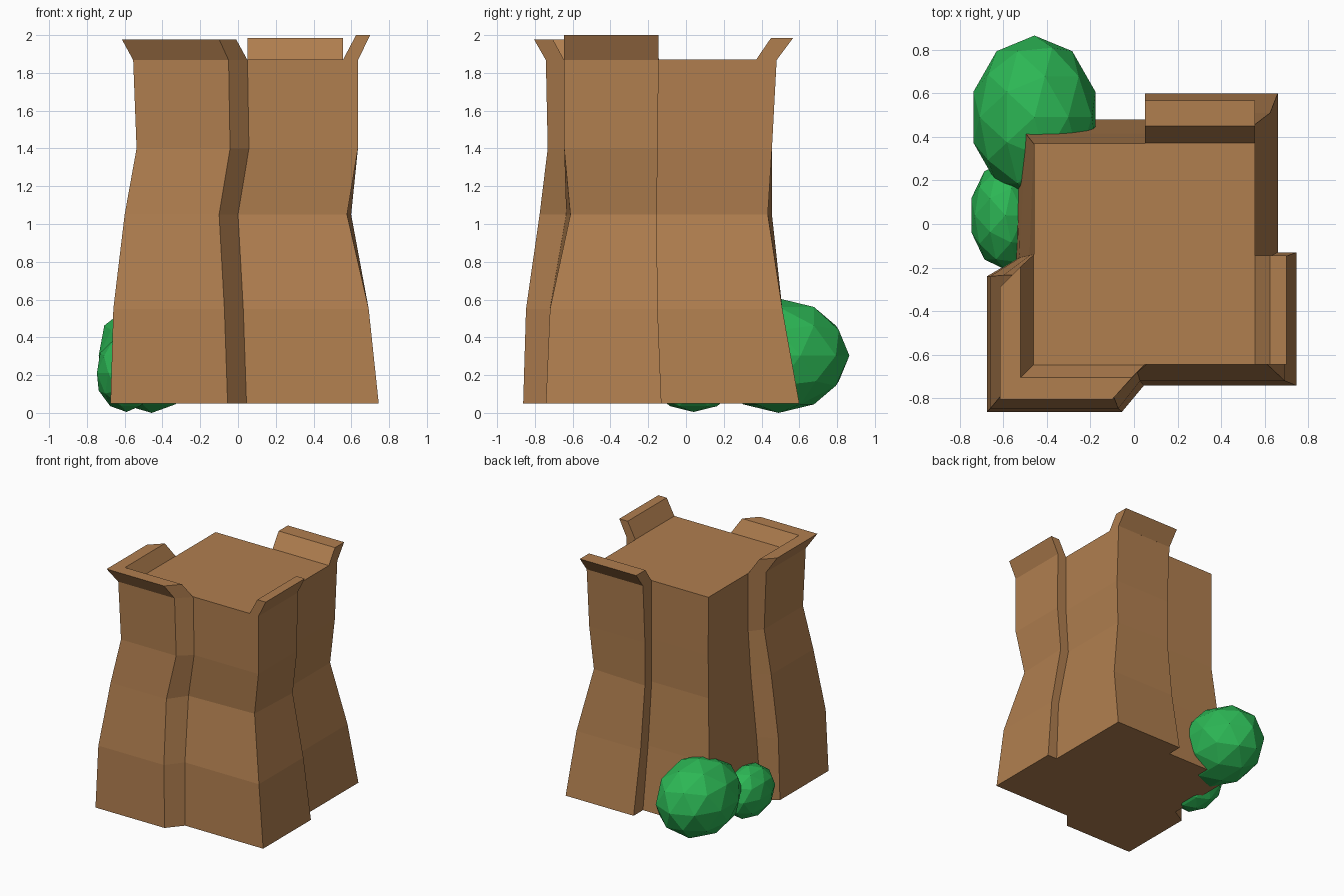
import bpy, bmesh

if "Cube" in bpy.data.objects:
    bpy.data.objects.remove(bpy.data.objects["Cube"])

def material(name, rgb):
    m = bpy.data.materials.new(name)
    m.diffuse_color = (*rgb, 1)
    m.use_nodes = True
    m.node_tree.nodes["Principled BSDF"].inputs["Base Color"].default_value = m.diffuse_color
    return m

BROWN = material("rock brown", (0.435, 0.21, 0.078))
GREEN = material("leaf green", (0.025, 0.47, 0.09))

def finish(bm, name, mat):
    bmesh.ops.recalc_face_normals(bm, faces=bm.faces)
    me = bpy.data.meshes.new(name)
    bm.to_mesh(me)
    bm.free()
    me.materials.append(mat)
    ob = bpy.data.objects.new(name, me)
    bpy.context.collection.objects.link(ob)
    return ob

def loft(name, rings, mat):
    """Closed solid through a list of equally sized rings."""
    bm = bmesh.new()
    vs = [[bm.verts.new(p) for p in r] for r in rings]
    n = len(vs[0])
    for a, b in zip(vs, vs[1:]):
        for i in range(n):
            j = (i + 1) % n
            bm.faces.new((a[i], a[j], b[j], b[i]))
    bm.faces.new(vs[0][::-1])
    bm.faces.new(vs[-1])
    return finish(bm, name, mat)

# Rock tower: one stepped outline whose walls lean differently at each height;
# "pinch" draws the two right-hand corners in from their walls
def outline(z, xL, yF, nx, yf, xR, xr, yB, yb, xl, xi, yo, yi, ys, pinch=0):
    p = pinch
    return [(x, y, z) for x, y in (
        (xL, yF), (nx, yF), (nx + 0.1, yf - p), (xR, yf),  # front
        (xR + p, ys), (xr, ys), (xr, yB),                  # right
        (0.05, yB + p), (0.05, yb), (xl, yb),              # back
        (xi, yi), (xL, yo))]                               # left

levels = [
    (0.05, -.675, -.862, -.055, -.742, .745, .66, .60, .48, -.55, -.555, -.24, -.17, -.13),
    (0.55, -.66, -.847, -.072, -.72, .692, .625, .51, .415, -.497, -.525, -.24, -.155, -.15),
    (1.05, -.60, -.775, -.10, -.612, .577, .523, .433, .368, -.46, -.48, -.235, -.145, -.155, .022),
    (1.40, -.537, -.732, -.042, -.645, .635, .55, .455, .37, -.458, -.46, -.235, -.14, -.15),
    (1.87, -.555, -.742, -.05, -.645, .635, .555, .48, .37, -.46, -.46, -.235, -.14, -.145)]
loft("rock_tower", [outline(*l) for l in levels], BROWN)

# Flared rims: four-point section (inner low, outer low, outer high, inner high)
ZB = 1.868
loft("right_rim", [[(.555, y, ZB), (.635, y, ZB), (.70, y, 2.0), (.625, y, 2.0)]
                   for y in (-.645, -.145)], BROWN)
loft("back_rim", [[(x, .37, ZB), (x, .48, ZB), (x, .567, 1.985), (x, .45, 1.985)]
                  for x in (.05, .555)], BROWN)
zt = 1.978
loft("front_left_rim", [
    [(-.46, -.14, ZB), (-.555, -.235, ZB), (-.615, -.29, zt), (-.52, -.195, zt)],
    [(-.46, -.645, ZB), (-.555, -.742, ZB), (-.615, -.805, zt), (-.52, -.705, zt)],
    [(.05, -.645, ZB), (-.05, -.742, ZB), (-.10, -.805, zt), (-.01, -.705, zt)]], BROWN)

# Low-poly bushes
for name, c, r in (("large_bush", (-.457, .49, .303), (.295, .375, .303)),
                   ("small_bush", (-.59, .04, .21), (.165, .25, .205))):
    bm = bmesh.new()
    bmesh.ops.create_icosphere(bm, subdivisions=2, radius=1)
    for v in bm.verts:
        v.co = [c[i] + v.co[i] * r[i] for i in range(3)]
    finish(bm, name, GREEN)
